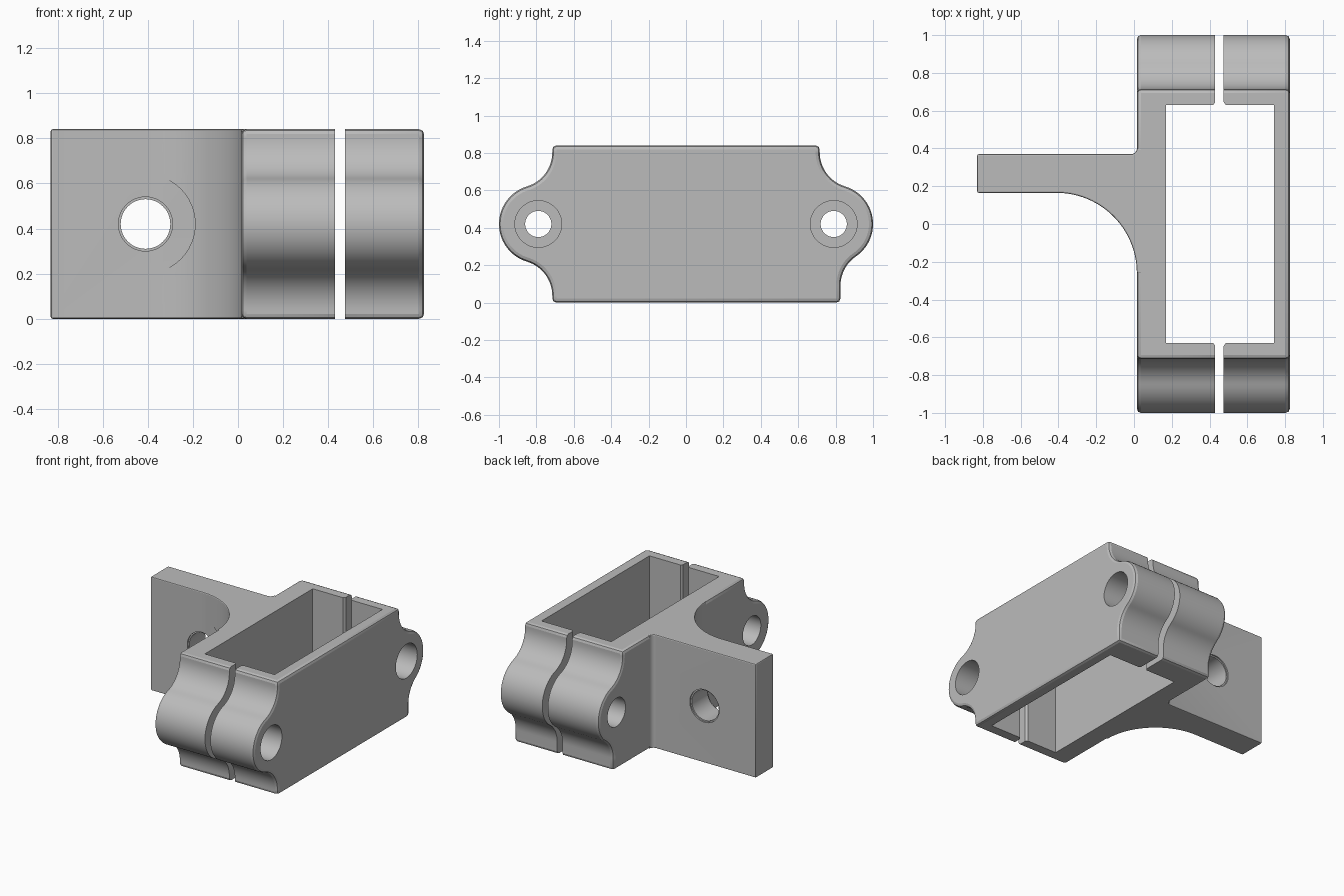
import bpy, bmesh
from math import sin, cos, pi, radians, sqrt, atan2
from mathutils import Vector

if "Cube" in bpy.data.objects:
    bpy.data.objects.remove(bpy.data.objects["Cube"], do_unlink=True)

grey = bpy.data.materials.new("plain grey")
grey.use_nodes = True
COLOUR = (0.5, 0.5, 0.5, 1)
grey.diffuse_color = COLOUR
grey.node_tree.nodes["Principled BSDF"].inputs["Base Color"].default_value = COLOUR

HEIGHT, MID = 0.84, 0.42
X0, X1 = 0.015, 0.825          # clamp body, side to side
LUG_Y, LUG_R, COVE_R = 0.79, 0.21, 0.19


def arc(cx, cy, r, a, b, n=14):
    """Points on an arc from angle a to b."""
    return [(cx + r * cos(a + (b - a) * i / n), cy + r * sin(a + (b - a) * i / n))
            for i in range(n + 1)]


def prism(name, outline, axis, lo, hi):
    """Extrude a flat outline along x, y or z."""
    place = {"x": lambda p, t: (t, p[0], p[1]),
             "y": lambda p, t: (p[0], t, p[1]),
             "z": lambda p, t: (p[0], p[1], t)}[axis]
    bm = bmesh.new()
    face = bm.faces.new([bm.verts.new(place(p, lo)) for p in outline])
    made = bmesh.ops.extrude_face_region(bm, geom=[face])["geom"]
    shift = Vector(place((0, 0), hi - lo))
    bmesh.ops.translate(bm, vec=shift, verts=[g for g in made if isinstance(g, bmesh.types.BMVert)])
    bmesh.ops.recalc_face_normals(bm, faces=bm.faces)
    mesh = bpy.data.meshes.new(name)
    bm.to_mesh(mesh)
    bm.free()
    mesh.materials.append(grey)
    ob = bpy.data.objects.new(name, mesh)
    bpy.context.collection.objects.link(ob)
    return ob


def apply(ob, mod):
    bpy.context.view_layer.objects.active = ob
    bpy.ops.object.modifier_apply(modifier=mod.name)


def bevel(ob, width, segments):
    mod = ob.modifiers.new("edge_round", "BEVEL")
    mod.width, mod.segments = width, segments
    mod.limit_method, mod.angle_limit = "ANGLE", radians(35)
    apply(ob, mod)


def combine(ob, other, operation):
    other.hide_render = True
    mod = ob.modifiers.new("combine", "BOOLEAN")
    mod.operation, mod.solver, mod.object = operation, "EXACT", other
    apply(ob, mod)
    bpy.data.objects.remove(other, do_unlink=True)


def drill(ob, cx, cy, r, axis, lo, hi):
    combine(ob, prism("drill", arc(cx, cy, r, 0, 2 * pi, 48)[:-1], axis, lo, hi), "DIFFERENCE")


def half_lug(wall):
    """Upper half of a lug: wall top, concave cove, then round nose to its tip."""
    dx = wall + COVE_R - LUG_Y
    dz = sqrt((LUG_R + COVE_R) ** 2 - dx * dx)
    a = atan2(dz, dx)
    pts = [(wall, MID)] + arc(wall + COVE_R, dz, COVE_R, pi, pi + a)
    return pts + arc(LUG_Y, 0, LUG_R, a, 0)[1:]


# Clamp body with a rounded lug at each end; the rear foot is thicker
front = half_lug(0.715)
rear_foot = half_lug(0.826)
profile = [(y, MID + z) for y, z in front]
profile += [(y, MID - z) for y, z in reversed(rear_foot[:-1])]
profile += [(-y, MID - z) for y, z in front]
profile += [(-y, MID + z) for y, z in reversed(front[:-1])]
clamp = prism("clamp_bracket", profile, "x", X0, X1)
bevel(clamp, 0.022, 2)

# Side arm, blended into the body by a large curve
arm_outline = [(-0.83, 0.37), (-0.83, 0.165)]
arm_outline += arc(-0.41, -0.26, 0.425, pi / 2, 0, 24)
arm_outline += [(0.1, -0.27), (0.1, 0.41)]
arm_outline += arc(-0.015, 0.40, 0.03, 0, -pi / 2, 6)
arm = prism("side_arm", arm_outline, "z", 0, HEIGHT)
bevel(arm, 0.02, 2)
combine(clamp, arm, "UNION")

# Rectangular opening
opening = prism("opening", [(0.17, -0.63), (0.74, -0.63), (0.74, 0.63), (0.17, 0.63)],
                "z", -0.1, 1)
combine(clamp, opening, "DIFFERENCE")

# Split through both ends, eased at its inner corners
half_slot = [(0.43, 1.1), (0.43, 0.645), (0.415, 0.625), (0.415, 0.5)]
slot = half_slot + [(0.905 - x, y) for x, y in reversed(half_slot)]
for side in (1, -1):
    combine(clamp, prism("slot", [(x, side * y) for x, y in slot], "z", -0.1, 1), "DIFFERENCE")

# Lug bolt holes with recesses on both faces
for y in (-LUG_Y, LUG_Y):
    drill(clamp, y, MID, 0.07, "x", -0.1, 1)
    drill(clamp, y, MID, 0.125, "x", 0.62, 1)
    drill(clamp, y, MID, 0.105, "x", -0.1, 0.15)

# Arm bolt hole, eased rims and the spot face cut into the curve
drill(clamp, -0.41, MID, 0.22, "y", -0.4, 0.158)
drill(clamp, -0.41, MID, 0.11, "y", 0, 0.6)
drill(clamp, -0.41, MID, 0.12, "y", 0.36, 0.6)
drill(clamp, -0.41, MID, 0.12, "y", 0, 0.175)

bpy.ops.object.select_all(action="DESELECT")
clamp.select_set(True)
bpy.context.view_layer.objects.active = clamp
bpy.ops.object.shade_smooth_by_angle(angle=radians(20))
